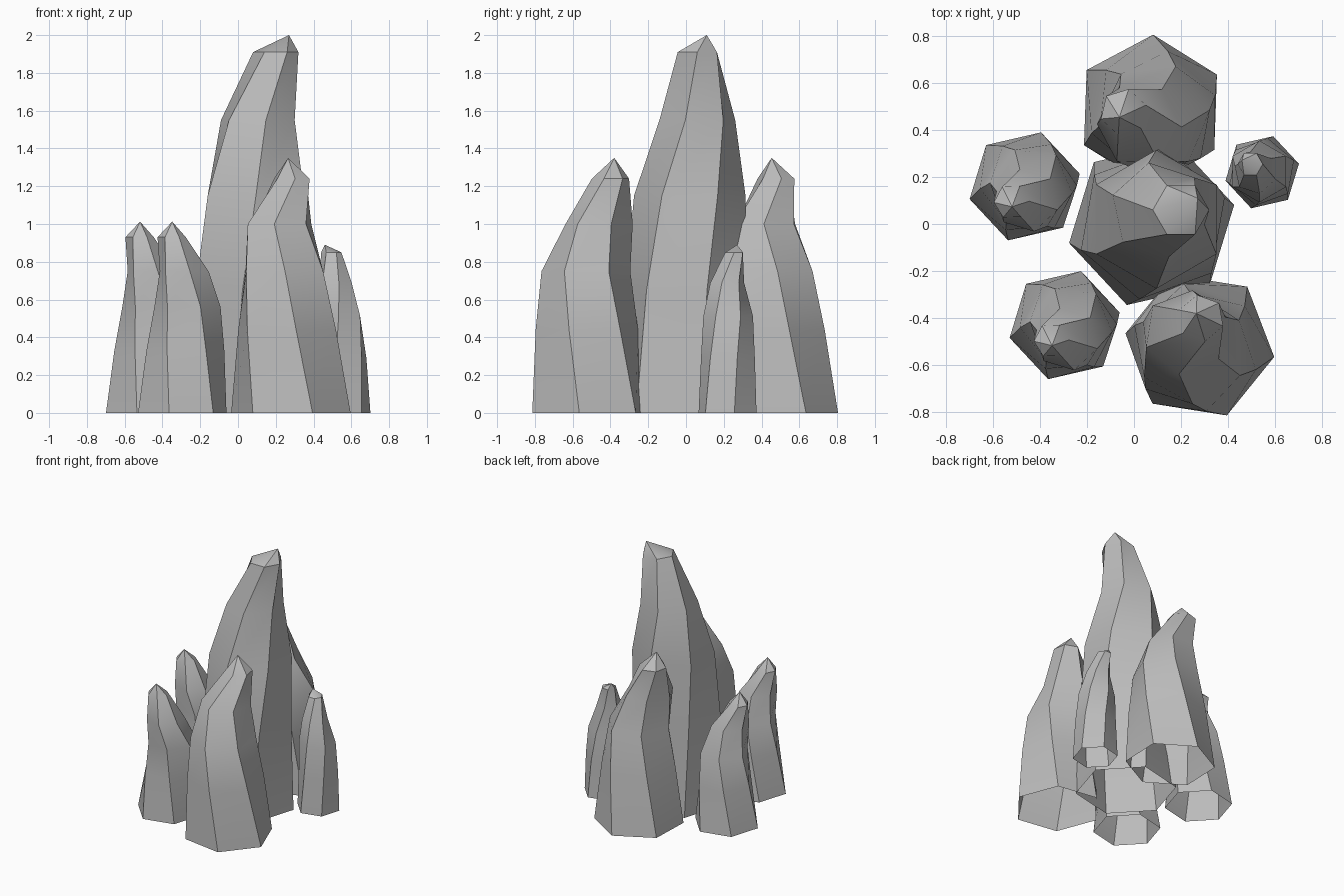
import bpy, bmesh
from math import radians, cos, sin
from mathutils import Matrix, Vector

cube = bpy.data.objects.get("Cube")
if cube:
    bpy.data.objects.remove(cube, do_unlink=True)

SIDES = 6

stone = bpy.data.materials.new("grey_stone")
stone.use_nodes = True
grey = (0.5, 0.5, 0.5, 1)
stone.diffuse_color = grey
stone.node_tree.nodes["Principled BSDF"].inputs["Base Color"].default_value = grey

# Spire profiles: rings of (height, offset x, offset y, radius, twist), then the tip
TALL = [(0, 0, 0, .36, 13), (.65, .005, 0, .325, 20), (1.15, .02, .02, .295, 30),
        (1.55, .03, .06, .205, 42), (1.91, .125, .06, .12, 60)]
TALL_TIP = (.195, .11, 2)
STOUT = [(0, 0, 0, .32, 51), (.44, -.02, -.01, .275, 40), (.75, -.035, -.015, .235, 31),
         (1, -.06, .055, .18, 21), (1.24, .005, .115, .1, 40)]
STOUT_TIP = (-.015, .135, 1.35)


def spire(name, rings, tip, x, y, scale=1.0, turn=0):
    """Twisted six-sided spire, open underneath, with a pointed cap."""
    bm = bmesh.new()
    loops = []
    for z, ox, oy, r, twist in rings:
        angles = [radians(twist + 360 * k / SIDES) for k in range(SIDES)]
        loops.append([bm.verts.new((ox + r * cos(a), oy + r * sin(a), z)) for a in angles])
    peak = bm.verts.new(tip)
    for k in range(SIDES):
        n = (k + 1) % SIDES
        for low, high in zip(loops, loops[1:]):
            bm.faces.new((low[k], low[n], high[n], high[k]))
        bm.faces.new((loops[-1][k], loops[-1][n], peak))
    place = Matrix.Translation(Vector((x, y, 0))) @ Matrix.Rotation(radians(turn), 4, 'Z')
    bm.transform(place @ Matrix.Scale(scale, 4))
    mesh = bpy.data.meshes.new(name)
    bm.to_mesh(mesh)
    bm.free()
    mesh.materials.append(stone)
    obj = bpy.data.objects.new(name, mesh)
    bpy.context.collection.objects.link(obj)
    bpy.ops.object.select_all(action='DESELECT')
    obj.select_set(True)
    bpy.context.view_layer.objects.active = obj
    bpy.ops.object.shade_smooth_by_angle(angle=radians(30))


# Tall spires
spire("centre_spire", TALL, TALL_TIP, .075, 0)
spire("small_left_spire", TALL, TALL_TIP, .545, .22, .445, 120)

# Stout spires
spire("front_spire", STOUT, STOUT_TIP, .28, -.515)
spire("back_spire", STOUT, STOUT_TIP, .07, .485, 1, 97)
spire("back_right_spire", STOUT, STOUT_TIP, -.465, .16, .75, 142)
spire("front_right_spire", STOUT, STOUT_TIP, -.295, -.43, .75, 142)
